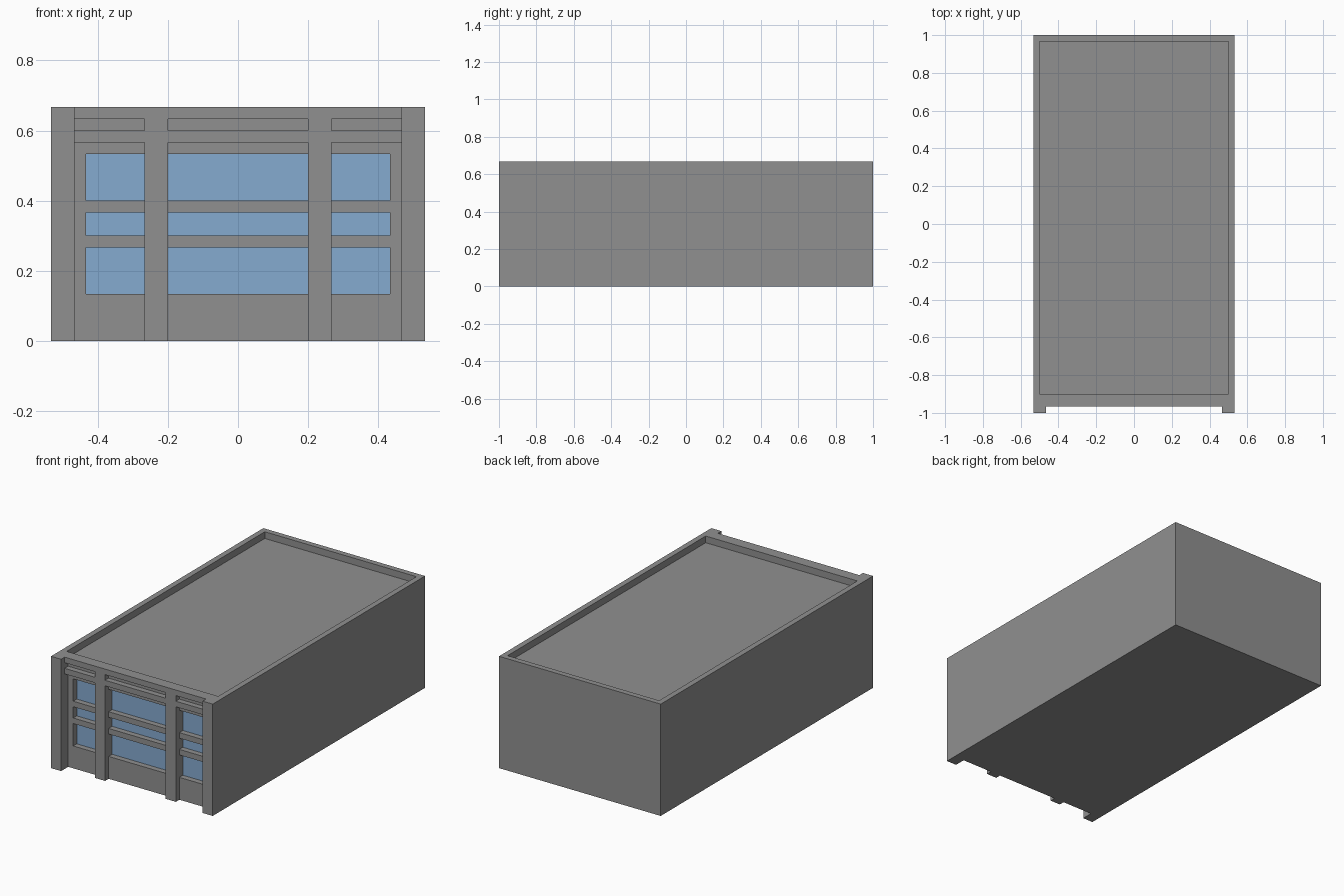
import bpy, bmesh
from mathutils import Vector

if "Cube" in bpy.data.objects:
    bpy.data.objects.remove(bpy.data.objects["Cube"], do_unlink=True)

U = 1 / 30                      # module that all the sizes follow
HALF_W, HEIGHT = 16 * U, 20 * U
WALL_Y, BACK_Y = -28 * U, 1.0
ROOF_DROP = 0.04


def material(name, rgb):
    mat = bpy.data.materials.new(name)
    mat.use_nodes = True
    mat.diffuse_color = (*rgb, 1)
    bsdf = mat.node_tree.nodes["Principled BSDF"]
    bsdf.inputs["Base Color"].default_value = (*rgb, 1)
    bsdf.inputs["Roughness"].default_value = 0.8
    return mat


def facade_faces(bm):
    """Forward-looking faces of the front half."""
    return [f for f in bm.faces
            if f.normal.y < -0.9 and f.calc_center_median().y < 0]


def cut_facade(bm, co, normal):
    """Slice only the facade faces along a plane."""
    faces = facade_faces(bm)
    geom = {e for f in faces for e in f.edges} | {v for f in faces for v in f.verts}
    bmesh.ops.bisect_plane(bm, geom=faces + list(geom), dist=1e-5,
                           plane_co=co, plane_no=normal)
    bm.normal_update()


def extrude(bm, faces, offset):
    """Extrude faces by an offset, open up behind them, return the moved faces."""
    out = bmesh.ops.extrude_face_region(bm, geom=faces)["geom"]
    bmesh.ops.translate(bm, vec=offset,
                        verts=[g for g in out if isinstance(g, bmesh.types.BMVert)])
    moved = [g for g in out if isinstance(g, bmesh.types.BMFace)]
    left_over = [f for f in faces if f.is_valid and f not in moved]
    bmesh.ops.delete(bm, geom=left_over, context='FACES')
    bm.normal_update()
    return moved


def push_facade(bm, rule, dist):
    """Extrude the facade cells that meet the rule; positive is outward."""
    picked = []
    for f in facade_faces(bm):
        c = f.calc_center_median() / U
        if rule(abs(c.x), c.z):
            picked.append(f)
    return extrude(bm, picked, (0, -dist, 0))


# Rules in modules, from |x| and z on the facade
def is_pillar(x, z):
    return x > 14


def is_frame(x, z):             # pillars, posts, lintel and cornice
    return x > 14 or 6 < x < 8 or 17 < z < 18 or z > 19


def is_window(x, z):
    in_row = 4 < z < 8 or 9 < z < 11 or 12 < z < 16
    return in_row and (x < 6 or 8 < x < 13)


bm = bmesh.new()

# Main block
bmesh.ops.create_cube(bm, size=1)
bmesh.ops.scale(bm, verts=bm.verts, vec=(2 * HALF_W, BACK_Y - WALL_Y, HEIGHT))
bmesh.ops.translate(bm, verts=bm.verts, vec=(0, (BACK_Y + WALL_Y) / 2, HEIGHT / 2))
bm.normal_update()

# Sunken roof inside a parapet
roof = [f for f in bm.faces if f.normal.z > 0.9]
bmesh.ops.inset_region(bm, faces=roof, thickness=U, use_even_offset=True)
extrude(bm, roof, (0, 0, -ROOF_DROP))

# Facade grid
for x in (6, 8, 13, 14):
    for side in (-1, 1):
        cut_facade(bm, Vector((side * x * U, 0, 0)), Vector((1, 0, 0)))
for z in (4, 8, 9, 11, 12, 16, 17, 18, 19):
    cut_facade(bm, Vector((0, 0, z * U)), Vector((0, 0, 1)))

# Glazing set back, frame and pillars stepped forward
for pane in push_facade(bm, is_window, -U):
    pane.material_index = 1
push_facade(bm, is_frame, U)
push_facade(bm, is_pillar, U)
bmesh.ops.recalc_face_normals(bm, faces=bm.faces)

mesh = bpy.data.meshes.new("building_shell")
bm.to_mesh(mesh)
bm.free()
mesh.materials.append(material("grey concrete", (0.28, 0.28, 0.28)))
mesh.materials.append(material("blue glass", (0.235, 0.405, 0.63)))
building = bpy.data.objects.new("building_shell", mesh)
bpy.context.collection.objects.link(building)
